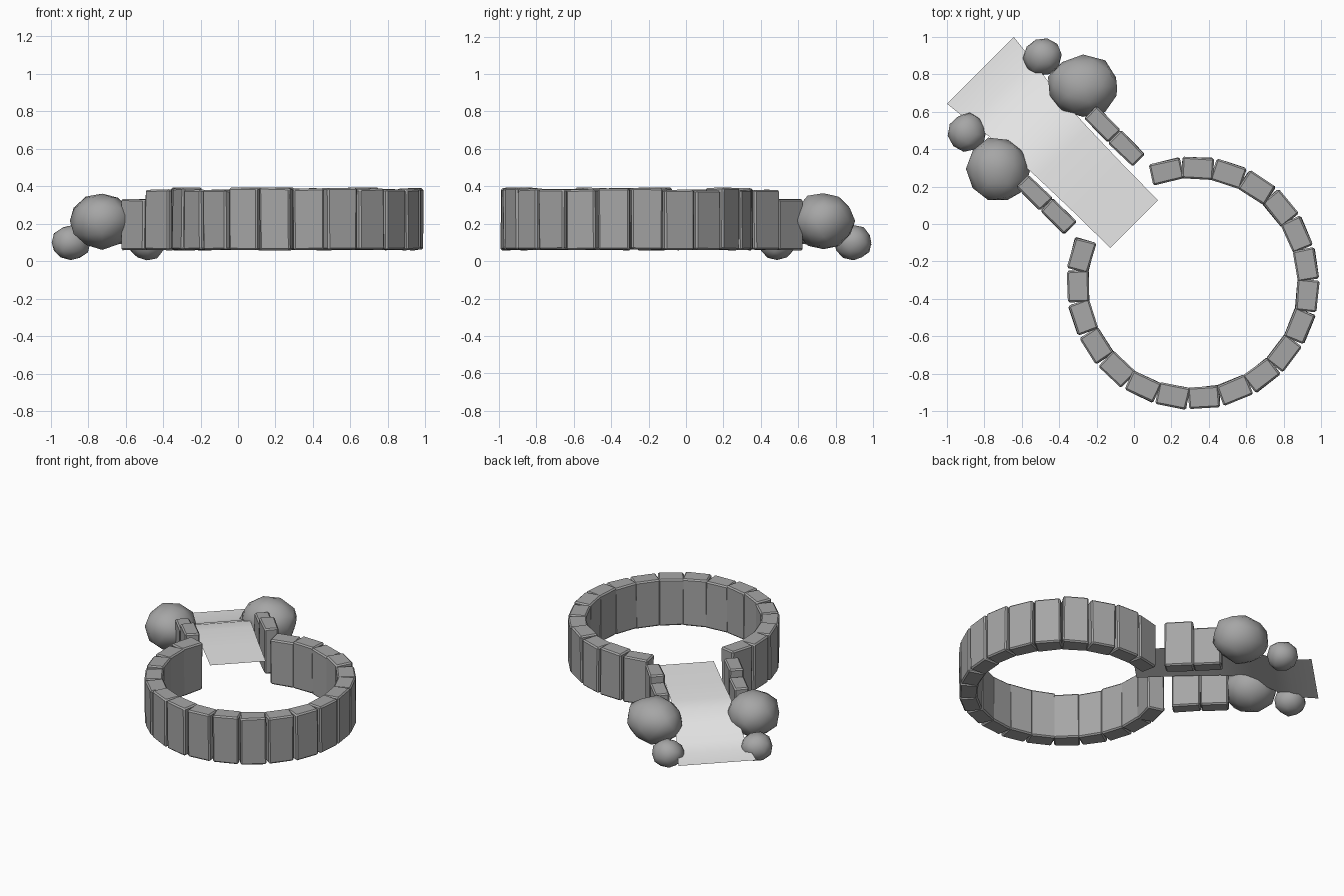
import bpy, bmesh, math, random
from mathutils import Vector, Matrix

if "Cube" in bpy.data.objects:
    bpy.data.objects.remove(bpy.data.objects["Cube"])

random.seed(4)


def material(name, v):
    m = bpy.data.materials.new(name)
    m.diffuse_color = (v, v, v, 1)
    m.use_nodes = True
    m.node_tree.nodes["Principled BSDF"].inputs["Base Color"].default_value = m.diffuse_color
    return m


STONE = material("stone grey", 0.38)
WATER = material("pale grey", 0.8)


def finish(name, bm, mat, angle):
    bmesh.ops.recalc_face_normals(bm, faces=bm.faces)
    me = bpy.data.meshes.new(name)
    bm.to_mesh(me)
    bm.free()
    me.materials.append(mat)
    ob = bpy.data.objects.new(name, me)
    bpy.context.collection.objects.link(ob)
    bpy.ops.object.select_all(action='DESELECT')
    ob.select_set(True)
    bpy.context.view_layer.objects.active = ob
    bpy.ops.object.shade_smooth_by_angle(angle=math.radians(angle))
    return ob


def block(name, x, y, length, depth, z0, z1, yaw):
    """Upright stone with softened edges, its length turned by yaw."""
    bm = bmesh.new()
    bmesh.ops.create_cube(bm, size=1)
    for v in bm.verts:
        v.co = Vector((v.co.x * length, v.co.y * depth, v.co.z * (z1 - z0)))
        v.co += Vector([random.uniform(-0.003, 0.003) for _ in range(3)])
    bmesh.ops.bevel(bm, geom=bm.edges[:], offset=0.009, segments=1,
                    affect='EDGES', profile=0.5)
    bm.transform(Matrix.Translation((x, y, (z0 + z1) / 2)) @ Matrix.Rotation(yaw, 4, 'Z'))
    finish(name, bm, STONE, 30)


def boulder(name, centre, radii, yaw):
    """Rounded, slightly lumpy rock."""
    bm = bmesh.new()
    bmesh.ops.create_icosphere(bm, subdivisions=2, radius=1)
    for v in bm.verts:
        v.co *= random.uniform(0.94, 1.04)
        v.co = Vector([c * r for c, r in zip(v.co, radii)])
    bm.transform(Matrix.Translation(centre) @ Matrix.Rotation(yaw, 4, 'Z'))
    finish(name, bm, STONE, 50)


# open ring of stones, gap facing the channel
CX, CY, R = 0.315, -0.315, 0.613
for i in range(20):
    a = math.radians(103.3 - i * 15.65)
    yaw = a + math.pi / 2 + random.uniform(-0.03, 0.03)
    block(f"ring_stone_{i + 1}", CX + R * math.cos(a), CY + R * math.sin(a),
          0.167, 0.115, 0.06, 0.385 + random.uniform(-0.008, 0.008), yaw)

# low walls and boulders, mirrored over the diagonal
for side in ("right", "left"):
    flip = (lambda x, y: (x, y)) if side == "right" else (lambda x, y: (-y, -x))
    for part, x, y, top in (("inner", -0.04, 0.403, 0.383), ("outer", -0.168, 0.533, 0.332)):
        block(f"{part}_wall_stone_{side}", *flip(x, y), 0.18, 0.095, 0.06, top,
              -math.pi / 4)

boulder("large_boulder_right", (-0.272, 0.735, 0.215), (0.195, 0.165, 0.155), 0)
boulder("large_boulder_left", (-0.725, 0.29, 0.215), (0.172, 0.178, 0.15), 0.3)
boulder("small_boulder_right", (-0.487, 0.895, 0.098), (0.105, 0.102, 0.094), 0.4)
boulder("small_boulder_left", (-0.893, 0.487, 0.098), (0.105, 0.105, 0.094), 1.1)

# water sheet: level, then spilling down and flaring (distance, height, half width)
bm = bmesh.new()
rows = []
for t, z, w in ((0.0, 0.26, 0.18), (0.2, 0.26, 0.183), (0.38, 0.257, 0.19),
                (0.46, 0.245, 0.195), (0.55, 0.195, 0.205), (0.64, 0.13, 0.22),
                (0.71, 0.10, 0.235), (0.82, 0.09, 0.252)):
    o = w / math.sqrt(2)
    rows.append([bm.verts.new((-t + s * o, t + s * o, z)) for s in (-1, -0.33, 0.33, 1)])
for a, b in zip(rows, rows[1:]):
    for k in range(3):
        bm.faces.new((a[k], a[k + 1], b[k + 1], b[k]))
water = finish("water_sheet", bm, WATER, 60)
if water.data.polygons[0].normal.z < 0:
    water.data.flip_normals()
